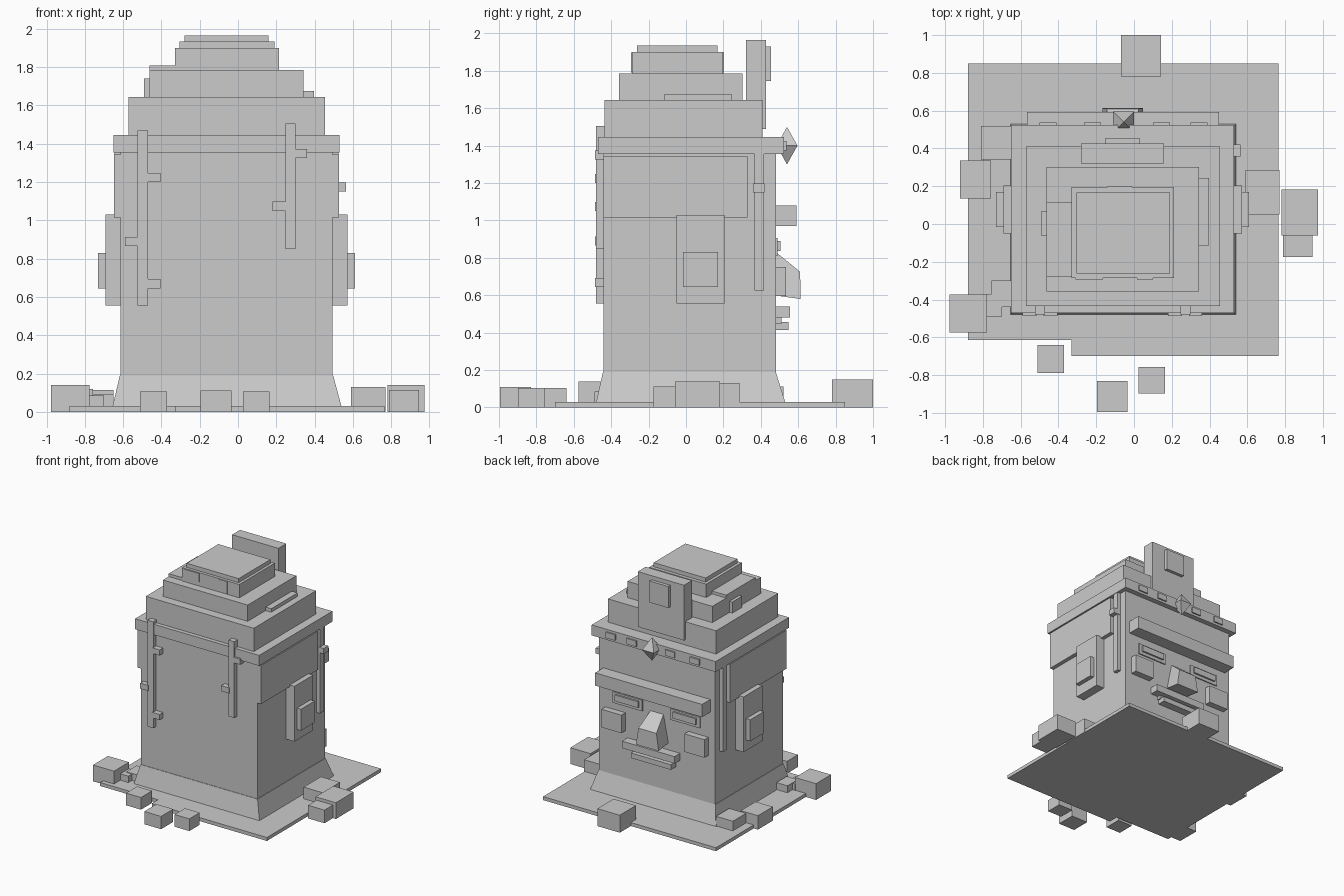
import bpy

stone = bpy.data.materials.new("grey stone")
stone.diffuse_color = (0.6, 0.6, 0.6, 1)


def mesh(name, verts, faces):
    me = bpy.data.meshes.new(name)
    me.from_pydata(verts, [], faces)
    me.materials.append(stone)
    ob = bpy.data.objects.new(name, me)
    bpy.context.collection.objects.link(ob)
    return ob


def frustum(name, bottom, top, z0, z1):
    """Four-sided block between two rectangles (x0, x1, y0, y1)."""
    verts = []
    for (x0, x1, y0, y1), z in ((bottom, z0), (top, z1)):
        verts += [(x0, y0, z), (x1, y0, z), (x1, y1, z), (x0, y1, z)]
    sides = [(i, (i + 1) % 4, (i + 1) % 4 + 4, i + 4) for i in range(4)]
    return mesh(name, verts, [(3, 2, 1, 0), (4, 5, 6, 7)] + sides)


def box(name, x0, x1, y0, y1, z0, z1):
    return frustum(name, (x0, x1, y0, y1), (x0, x1, y0, y1), z0, z1)


MID = -0.06  # symmetry plane of the head


def pair(name, x0, x1, *yz):
    """Box on the +x side and its mirror about the head's middle."""
    box(name + "_right", x0, x1, *yz)
    box(name + "_left", 2 * MID - x1, 2 * MID - x0, *yz)


# Ground slab with one corner cut back
outline = [(-0.88, -0.615), (-0.33, -0.615), (-0.33, -0.70), (0.765, -0.70),
           (0.765, 0.85), (-0.88, 0.85)]
n = len(outline)
mesh("ground_slab", [(x, y, z) for z in (0, 0.03) for x, y in outline],
     [tuple(reversed(range(n))), tuple(range(n, 2 * n))]
     + [(i, (i + 1) % n, (i + 1) % n + n, i + n) for i in range(n)])

# Plinth, head and headband
frustum("plinth", (-0.655, 0.54, -0.48, 0.53), (-0.617, 0.497, -0.444, 0.48), 0.03, 0.19)
box("head", -0.613, 0.493, -0.44, 0.48, 0.19, 1.36)
pair("side_plate", 0.49, 0.528, -0.442, 0.33, 1.015, 1.345)
box("headband", -0.65, 0.53, -0.47, 0.525, 1.355, 1.445)

# Stepped crown
box("crown_tier_1", -0.573, 0.455, -0.435, 0.41, 1.445, 1.645)
box("crown_tier_2", -0.463, 0.343, -0.358, 0.303, 1.645, 1.785)
box("crown_tier_3", -0.33, 0.213, -0.287, 0.197, 1.785, 1.90)
box("crown_cap", -0.305, 0.19, -0.262, 0.168, 1.90, 1.935)
box("crown_step_left", -0.463, -0.33, -0.28, 0.116, 1.785, 1.81)
box("crown_block_left", -0.49, -0.46, -0.063, 0.07, 1.645, 1.74)
box("crown_ledge_right", 0.34, 0.397, -0.115, 0.243, 1.645, 1.675)
box("crown_panel_1", -0.31, -0.165, -0.293, -0.285, 1.82, 1.895)
box("crown_panel_2", 0.015, 0.10, -0.293, -0.285, 1.79, 1.897)
box("crown_panel_3", -0.14, -0.01, 0.195, 0.202, 1.79, 1.897)

# Headdress plaque and its raised panel
box("plaque", -0.28, 0.16, 0.32, 0.427, 1.49, 1.965)
box("plaque_panel", -0.15, 0.03, 0.425, 0.455, 1.745, 1.93)

# Headband jewel and beads
jx, jy, r = -0.055, 0.54, 0.056
ring = [(jx - r, jy - r, 1.4), (jx + r, jy - r, 1.4), (jx + r, jy + r, 1.4), (jx - r, jy + r, 1.4)]
mesh("jewel", ring + [(jx, jy, 1.5), (jx, jy, 1.3)],
     [(i, (i + 1) % 4, 4) for i in range(4)] + [((i + 1) % 4, i, 5) for i in range(4)])
for x in (-0.455, -0.22, 0.145, 0.345):
    box("headband_bead", x - 0.045, x + 0.045, 0.52, 0.537, 1.375, 1.425)

# Face
box("brow", -0.567, 0.45, 0.47, 0.592, 0.97, 1.08)
pair("eye_frame", 0.075, 0.355, 0.47, 0.49, 0.81, 0.905)
pair("eye", 0.105, 0.325, 0.48, 0.505, 0.837, 0.89)
pair("cheek", 0.24, 0.43, 0.47, 0.535, 0.595, 0.75)
nose = [(0.47, 0.84, 0.06), (0.61, 0.725, 0.085), (0.613, 0.58, 0.108), (0.47, 0.60, 0.108)]
mesh("nose", [(MID + s * w, y, z) for s in (-1, 1) for y, z, w in nose],
     [(0, 1, 2, 3), (7, 6, 5, 4)] + [(i, i + 4, (i + 1) % 4 + 4, (i + 1) % 4) for i in range(4)])
box("upper_lip", -0.28, 0.22, 0.47, 0.555, 0.48, 0.54)
box("mouth", -0.23, 0.15, 0.47, 0.51, 0.45, 0.485)
box("lower_lip", -0.24, 0.14, 0.47, 0.548, 0.413, 0.457)

# Ears
pair("ear", 0.49, 0.572, -0.05, 0.205, 0.555, 1.03)
pair("ear_inner", 0.56, 0.61, -0.015, 0.17, 0.645, 0.83)

# Vines: stem plus short leaves
box("vine_1", -0.525, -0.47, -0.48, -0.43, 0.555, 1.47)
box("vine_2", 0.247, 0.30, -0.48, -0.43, 0.85, 1.505)
for x0, x1, z in ((-0.48, -0.405, 1.2), (-0.59, -0.515, 0.865), (-0.48, -0.405, 0.645),
                  (0.29, 0.36, 1.325), (0.18, 0.255, 1.05)):
    box("vine_leaf", x0, x1, -0.486, -0.435, z, z + 0.048)
pair("side_vine", 0.485, 0.525, 0.365, 0.417, 0.625, 1.355)
box("side_vine_leaf", 0.50, 0.565, 0.358, 0.42, 1.15, 1.197)

# Scattered rocks: x0, x1, y0, y1, height
rocks = [(-0.977, -0.777, -0.575, -0.372, 0.14), (-0.92, -0.757, 0.135, 0.337, 0.12),
         (-0.81, -0.65, 0.342, 0.52, 0.113), (-0.755, -0.65, -0.44, -0.30, 0.09),
         (-0.78, -0.70, -0.49, -0.37, 0.085), (0.59, 0.77, 0.05, 0.285, 0.13),
         (0.78, 0.973, -0.06, 0.183, 0.14), (0.79, 0.945, -0.175, -0.06, 0.113),
         (-0.512, -0.37, -0.79, -0.64, 0.105), (-0.195, -0.035, -0.995, -0.83, 0.11),
         (0.025, 0.165, -0.897, -0.757, 0.105), (-0.07, 0.143, 0.78, 1.0, 0.15)]
for x0, x1, y0, y1, h in rocks:
    box("rock", x0, x1, y0, y1, 0, h)
